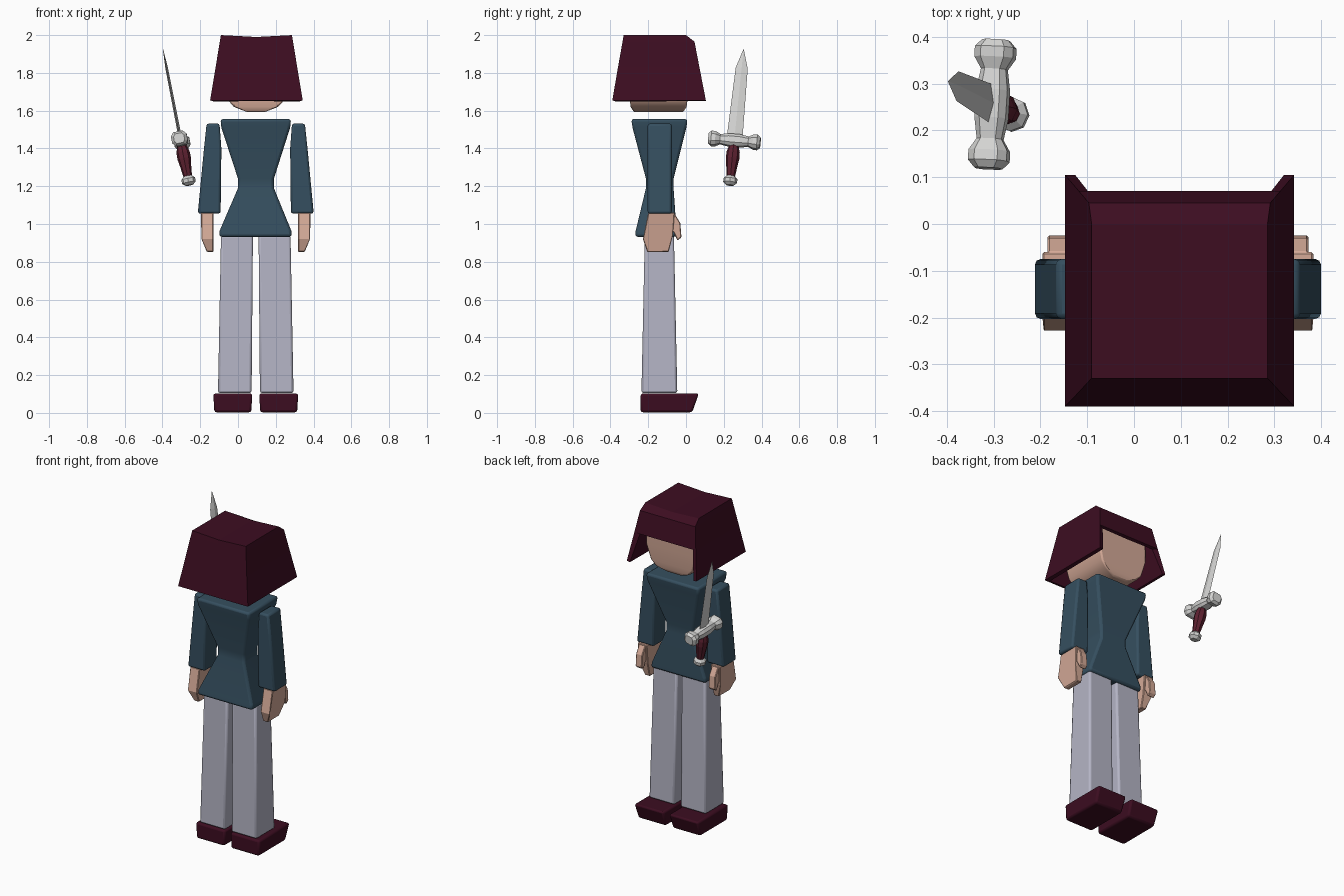
import bpy, bmesh, math
from mathutils import Vector, Matrix

if "Cube" in bpy.data.objects:
    bpy.data.objects.remove(bpy.data.objects["Cube"])

CX = 0.094  # body symmetry plane


def material(name, rgb):
    m = bpy.data.materials.new(name)
    m.diffuse_color = (*rgb, 1)
    m.use_nodes = True
    m.node_tree.nodes["Principled BSDF"].inputs["Base Color"].default_value = m.diffuse_color
    return m


MAROON = material("maroon", (0.046, 0.004, 0.015))
TEAL = material("teal", (0.036, 0.078, 0.115))
GREY = material("lavender grey", (0.46, 0.46, 0.56))
SKIN = material("skin", (0.66, 0.40, 0.31))
STEEL = material("steel", (0.65, 0.65, 0.64))
GRIP = material("grip red", (0.11, 0.015, 0.03))


def build(name, verts, faces, mat, bevel=0, segments=2, smooth=True, fix=True):
    me = bpy.data.meshes.new(name)
    me.from_pydata([tuple(v) for v in verts], [], faces)
    if fix:
        bm = bmesh.new()
        bm.from_mesh(me)
        bmesh.ops.recalc_face_normals(bm, faces=bm.faces)
        bm.to_mesh(me)
        bm.free()
    me.materials.append(mat)
    ob = bpy.data.objects.new(name, me)
    bpy.context.collection.objects.link(ob)
    if bevel:
        b = ob.modifiers.new("bevel", 'BEVEL')
        b.width, b.segments, b.angle_limit = bevel, segments, math.radians(40)
    if smooth:
        bpy.ops.object.select_all(action='DESELECT')
        ob.select_set(True)
        bpy.context.view_layer.objects.active = ob
        bpy.ops.object.shade_smooth_by_angle(angle=math.radians(30))
    return ob


def loft(name, rings, mat, **kw):
    """Join closed rings of equal point count and cap both ends."""
    n = len(rings[0])
    verts = [p for r in rings for p in r]
    faces = [(k * n + i, k * n + (i + 1) % n, (k + 1) * n + (i + 1) % n, (k + 1) * n + i)
             for k in range(len(rings) - 1) for i in range(n)]
    faces += [tuple(range(n))[::-1], tuple(range(len(verts) - n, len(verts)))]
    return build(name, verts, faces, mat, **kw)


def box_loft(name, levels, mat, mirror=False, **kw):
    """Levels are (z, x0, x1, y0, y1) rectangles."""
    rings = []
    for z, x0, x1, y0, y1 in levels:
        if mirror:
            x0, x1 = 2 * CX - x1, 2 * CX - x0
        rings.append([(x0, y0, z), (x1, y0, z), (x1, y1, z), (x0, y1, z)])
    return loft(name, rings, mat, **kw)


# Torso with a narrow waist and flared hem
box_loft("jacket", [(0.932, -0.10, 0.285, -0.27, -0.05), (0.965, -0.097, 0.282, -0.266, -0.05),
                    (1.19, 0.0, 0.19, -0.212, -0.066), (1.24, 0.0, 0.19, -0.212, -0.066),
                    (1.51, -0.088, 0.276, -0.283, 0.002), (1.556, -0.093, 0.281, -0.29, 0.008)],
         TEAL, bevel=0.014)

# Head narrowing to the chin
box_loft("head", [(1.592, 0.05, 0.14, -0.275, -0.015), (1.62, -0.022, 0.212, -0.293, 0.003),
                  (1.655, -0.052, 0.244, -0.297, 0.008), (1.75, -0.078, 0.272, -0.30, 0.015),
                  (1.93, -0.075, 0.27, -0.29, 0.015)], SKIN, bevel=0.008)

# Hair: tapered shell, open at the face below the fringe
HX = 0.0975
hair_levels = [(1.655, 0.245, 0.105, -0.39), (1.83, 0.216, 0.071, -0.36),
               (1.965, 0.194, 0.045, -0.336), (2.0, 0.188, 0.0, -0.33)]
verts, faces = [], []
for z, h, yf, yb in hair_levels:
    dip = 0.01 if z == 2.0 else 0
    verts += [(HX + h, yf, z), (HX, yf, z - dip), (HX - h, yf, z),
              (HX - h, yb, z), (HX, yb, z - dip), (HX + h, yb, z)]
for k in range(3):
    for i in range(6):
        if k == 0 and i < 2:
            continue
        j = (i + 1) % 6
        faces.append((k * 6 + i, k * 6 + j, k * 6 + 6 + j, k * 6 + 6 + i))
faces += [(18, 19, 22, 23), (19, 20, 21, 22)]
# drop the unused fringe-gap point by moving it into its own mesh-free slot
verts.pop(1)
faces = [tuple(v - 1 if v > 1 else v for v in f) for f in faces]
hair = build("hair", verts, faces, MAROON, smooth=False, fix=False)
shell = hair.modifiers.new("shell", 'SOLIDIFY')
shell.thickness, shell.offset, shell.use_even_offset = 0.022, -1, True

# Hand outline in (y, z): palm and thumb
palm = [(-0.20, 1.06), (-0.228, 0.92), (-0.205, 0.852), (-0.092, 0.852), (-0.07, 0.94), (-0.06, 1.06)]
thumb = [(-0.09, 1.055), (-0.06, 1.055), (-0.03, 1.005), (-0.024, 0.93), (-0.045, 0.912), (-0.065, 0.955),
         (-0.09, 0.98)]

for side, mir in (("left", True), ("right", False)):
    flip = (lambda x: 2 * CX - x) if mir else (lambda x: x)
    box_loft(side + "_sleeve", [(1.055, -0.213, -0.092, -0.203, -0.075),
                                (1.40, -0.180, -0.088, -0.203, -0.075),
                                (1.532, -0.166, -0.098, -0.203, -0.075)], TEAL, mir, bevel=0.012)
    box_loft(side + "_trouser_leg", [(0.105, -0.106, 0.072, -0.236, -0.046),
                                     (0.94, -0.090, 0.079, -0.218, -0.064)], GREY, mir, bevel=0.012)
    box_loft(side + "_shoe", [(0.003, -0.125, 0.07, -0.24, 0.033),
                              (0.103, -0.131, 0.076, -0.24, 0.068)], MAROON, mir, bevel=0.012)
    # outer side of the fingers slopes inward
    outer = [(flip(-0.165 if z < 0.9 else -0.196), y, z) for y, z in palm]
    inner = [(flip(-0.13), y, z) for y, z in palm]
    loft(side + "_hand", [outer, inner], SKIN, bevel=0.004, segments=1, smooth=False)
    loft(side + "_thumb", [[(flip(x), y, z) for y, z in thumb] for x in (-0.185, -0.14)],
         SKIN, bevel=0.004, segments=1, smooth=False)

# Sword frame: origin at the pommel end, A along the blade, G along the guard
P = Vector((-0.257, 0.232, 1.205))
A = (Vector((-0.397, 0.305, 1.925)) - P).normalized()
G = Vector((0.02, 0.27, -0.04))
G = (G - A * G.dot(A)).normalized()
T = G.cross(A)


def sword(g, t, a):
    return P + G * g + T * t + A * a


def disc(a, r, n=8):
    return [sword(r * math.cos(2 * math.pi * i / n), r * math.sin(2 * math.pi * i / n), a) for i in range(n)]


loft("pommel", [disc(a, r) for a, r in ((0, 0.02), (0.015, 0.037), (0.035, 0.037), (0.055, 0.018))],
     STEEL, smooth=False)
loft("grip", [disc(a, r) for a, r in ((0.045, 0.022), (0.065, 0.025), (0.10, 0.029), (0.145, 0.036),
                                      (0.18, 0.035), (0.215, 0.025))], GRIP, smooth=False)


# Guard: chamfered square section swelling at both ends
def guard_ring(g, t, a):
    pts = [(t, 0.5 * a), (0.6 * t, a), (-0.6 * t, a), (-t, 0.5 * a),
           (-t, -0.5 * a), (-0.6 * t, -a), (0.6 * t, -a), (t, -0.5 * a)]
    return [sword(g, u, 0.243 + v) for u, v in pts]


half = [(0.138, 0.028, 0.026), (0.122, 0.042, 0.038), (0.10, 0.042, 0.036), (0.075, 0.027, 0.025),
        (0.03, 0.034, 0.032)]
guard = [(-g, t, a) for g, t, a in half] + half[::-1]
loft("guard", [guard_ring(*s) for s in guard], STEEL, smooth=False)

# Blade: flat diamond section tapering to a point
loft("blade", [[sword(w, 0, a), sword(0, t, a), sword(-w, 0, a), sword(0, -t, a)]
               for a, w, t in ((0.25, 0.042, 0.009), (0.635, 0.032, 0.007), (0.737, 0.001, 0.001))],
     STEEL, smooth=False)
